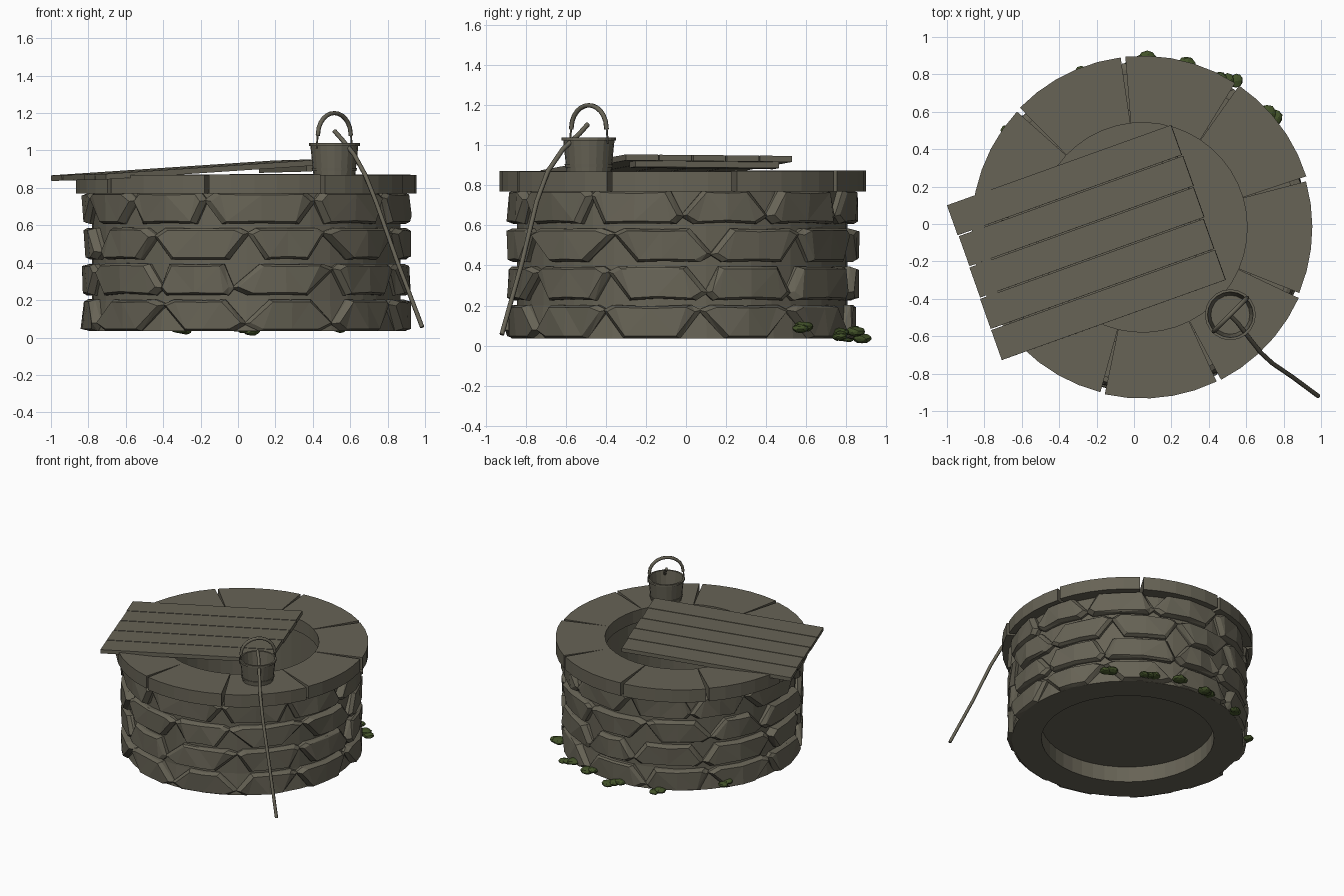
import bpy, bmesh, math, random
from mathutils import Vector, Matrix

random.seed(7)
cube = bpy.data.objects.get("Cube")
if cube:
    bpy.data.objects.remove(cube, do_unlink=True)

CENTRE = Vector((0.045, -0.018, 0))


def material(name, colour):
    mat = bpy.data.materials.new(name)
    mat.use_nodes = True
    mat.diffuse_color = colour
    bsdf = mat.node_tree.nodes["Principled BSDF"]
    bsdf.inputs["Base Color"].default_value = colour
    bsdf.inputs["Roughness"].default_value = 0.9
    return mat


STONE = material("weathered stone", (0.135, 0.125, 0.092, 1))
MOSS = material("moss green", (0.055, 0.085, 0.022, 1))


def finish(bm, name, mat, place=Matrix()):
    bmesh.ops.recalc_face_normals(bm, faces=bm.faces[:])
    mesh = bpy.data.meshes.new(name)
    bm.to_mesh(mesh)
    bm.free()
    mesh.materials.append(mat)
    obj = bpy.data.objects.new(name, mesh)
    obj.matrix_world = place
    bpy.context.collection.objects.link(obj)
    return obj


def polar(degrees, radius, z):
    a = math.radians(degrees)
    return CENTRE + Vector((radius * math.cos(a), radius * math.sin(a), z))


def bridge(bm, low, high):
    for i in range(len(low)):
        j = (i + 1) % len(low)
        bm.faces.new((low[i], low[j], high[j], high[i]))


def lathe(name, profile, sides, place, mat=STONE, closed=True):
    """Revolve a (radius, z) profile around z."""
    bm = bmesh.new()
    loops = [[bm.verts.new((r * math.cos(math.tau * k / sides), r * math.sin(math.tau * k / sides), z))
              for k in range(sides)] for r, z in profile]
    for a, b in zip(loops, loops[1:] + loops[:1] if closed else loops[1:]):
        bridge(bm, a, b)
    return finish(bm, name, mat, Matrix.Translation(place))


def tube(name, points, radius):
    curve = bpy.data.curves.new(name, 'CURVE')
    curve.dimensions = '3D'
    curve.bevel_depth = radius
    curve.bevel_resolution = 1
    curve.use_fill_caps = True
    spline = curve.splines.new('POLY')
    spline.points.add(len(points) - 1)
    for p, co in zip(spline.points, points):
        p.co = (*co, 1)
    curve.materials.append(STONE)
    obj = bpy.data.objects.new(name, curve)
    bpy.context.collection.objects.link(obj)
    return obj


# Shaft wall and the floor inside it
lathe("shaft_wall", [(0.63, 0.035), (0.845, 0.035), (0.825, 0.2), (0.825, 0.79), (0.63, 0.79)], 44, CENTRE)
lathe("shaft_floor", [(0.0, 0.16), (0.64, 0.16), (0.64, 0.18), (0.0, 0.18)], 44, CENTRE)


# Rough wall stones: irregular long octagons wrapped on the shaft
def wall_stone(bm, left, right, low, high):
    mid = (low[0] + low[1]) / 2
    half_z = (low[1] - low[0]) / 2
    width = right[0] - left[0]
    skew = random.uniform(0.1, 0.22) * width
    lo_tip = mid + left[1] * half_z
    hi_tip = mid + right[1] * half_z
    up = (1 + left[1]) / 2
    up_r = (1 + right[1]) / 2
    centre_a = (left[0] + right[0]) / 2
    outline = [(left[0], lo_tip),
               (left[0] + skew * (1.5 - up), low[1]), (centre_a, low[1] + random.uniform(-.008, .004)),
               (right[0] - skew * (1.5 - up_r), low[1]),
               (right[0], hi_tip),
               (right[0] - skew * (0.5 + up_r), low[0]), (centre_a, low[0] + high * random.uniform(0, .01)),
               (left[0] + skew * (0.5 + up), low[0])]
    loops = []
    for base, inset in ((0.78, 1.0), (0.85, 1.0), (0.879, 0.86)):
        loops.append([bm.verts.new(polar(centre_a + (a - centre_a) * inset,
                                         base + (random.uniform(-.014, .008) if base > 0.8 else 0),
                                         mid + (z - mid) * inset)) for a, z in outline])
    for a, b in zip(loops, loops[1:]):
        bridge(bm, a, b)
    f = loops[2]
    for quad in ((0, 1, 7), (1, 2, 6, 7), (2, 3, 5, 6), (3, 4, 5)):
        bm.faces.new([f[i] for i in quad])
    bm.faces.new(loops[0][::-1])


COUNT = 11
for row, phase in enumerate((-89, -92, -91, -101)):
    bm = bmesh.new()
    z0 = 0.035 + row * 0.191
    step = 360 / COUNT
    joints = [(phase + step * k + random.uniform(-4, 4), random.choice((-.55, .5, .7))) for k in range(COUNT)]
    joints.append((joints[0][0] + 360, joints[0][1]))
    for (a, ta), (b, tb) in zip(joints, joints[1:]):
        wall_stone(bm, (a - .6, ta), (b + .6, tb), (z0, z0 + 0.168), row > 0)
    bmesh.ops.triangulate(bm, faces=[f for f in bm.faces if len(f.verts) == 4])
    finish(bm, f"wall_stones_row_{row + 1}", STONE)

# Capstone ring of nine wedges, the joints opening outwards
for k in range(9):
    bm = bmesh.new()
    start, end = 56.5 + 40 * k, 96.5 + 40 * k
    outer_r, top = 0.914 + random.uniform(-.006, .006), 0.872 + random.uniform(-.003, .003)
    n = 5
    columns = []
    for i in range(n + 1):
        t = i / n
        inner = start + 0.1 + (end - start - 0.2) * t
        outer = start + 0.8 + (end - start - 1.6) * t
        columns.append([bm.verts.new(polar(a, r, z)) for a, r, z in (
            (inner, 0.56, 0.77), (outer, outer_r, 0.77), (outer, outer_r, top), (inner, 0.56, top))])
    for a, b in zip(columns, columns[1:]):
        bridge(bm, a, b)
    bm.faces.new(columns[0])
    bm.faces.new(columns[-1][::-1])
    finish(bm, f"capstone_{k + 1}", STONE)

# Tilted lid of five planks on a batten
corner = Vector((-1.0, 0.10, 0.852))
along = Vector((1.2, 0.43, 0.08)).normalized()
across = Vector((0.295, -0.83, 0.008)).normalized()
normal = along.cross(-across).normalized()


def board(name, u0, u1, v0, v1, w0, w1):
    bm = bmesh.new()
    bmesh.ops.create_cube(bm, size=1)
    for v in bm.verts:
        u, s, w = (u1 if v.co.x > 0 else u0), (v1 if v.co.y > 0 else v0), (w1 if v.co.z > 0 else w0)
        v.co = corner + along * u + across * s + normal * w
    return finish(bm, name, STONE)


for k in range(5):
    shift = random.uniform(-.006, .006)
    board(f"lid_plank_{k + 1}", max(shift, 0), 1.275 + shift, k * 0.177, k * 0.177 + 0.170, -0.015, 0.015)
board("lid_batten", 1.16, 1.25, 0.06, 0.82, -0.045, -0.015)

# Bucket with a thick lip and a hoop near its foot
BUCKET = Vector((0.515, -0.485, 0.87))
lathe("bucket", [(0, 0), (0.112, 0), (0.128, 0.155), (0.136, 0.155), (0.136, 0.17),
                 (0.122, 0.17), (0.104, 0.02), (0, 0.02)], 20, BUCKET)
lathe("bucket_hoop", [(0.11, 0.02), (0.119, 0.02), (0.121, 0.036), (0.11, 0.036)], 20, BUCKET)

# Bucket handle: arch with thin wire ends
diagonal = Vector((1, 1, 0)).normalized()
up = Vector((0, 0, 1))
arch = [BUCKET + diagonal * (0.125 * math.cos(t) * (1 - 0.1 * math.sin(t))) + up * (0.21 + 0.12 * math.sin(t) ** 0.8)
        for t in (math.pi * i / 12 for i in range(13))]
tube("bucket_handle", arch, 0.012)
for side, name in ((1, "left"), (-1, "right")):
    tube(f"handle_wire_{name}", [BUCKET + diagonal * side * 0.125 + up * 0.22,
                                 BUCKET + diagonal * side * 0.134 + up * 0.14], 0.005)

# Rope hanging over the edge
tube("rope", [(0.515, -0.49, 1.105), (0.555, -0.53, 1.06), (0.62, -0.615, 0.98), (0.68, -0.69, 0.87),
              (0.74, -0.745, 0.72), (0.85, -0.82, 0.41), (0.985, -0.92, 0.055)], 0.012)

# Moss clumps around the back foot
for k, (angle, radius, z, clumps) in enumerate((
        (146, 0.885, 0.08, 2), (113, 0.89, 0.035, 2), (91, 0.9, 0.035, 3),
        (76, 0.895, 0.07, 2), (60, 0.93, 0.045, 3), (41, 0.92, 0.085, 2))):
    bm = bmesh.new()
    for c in range(clumps):
        size = random.uniform(0.034, 0.05)
        spot = polar(angle + 2.6 * (c - (clumps - 1) / 2), radius - 0.02 * c, max(z + 0.01 * c, 0.026))
        bmesh.ops.create_icosphere(bm, subdivisions=2, radius=size,
                                   matrix=Matrix.Translation(spot) @ Matrix.Diagonal((1, 1, 0.52, 1)))
    for v in bm.verts:
        v.co += Vector([random.uniform(-.003, .003) for _ in range(3)])
        v.co.z = max(v.co.z, 0)
    finish(bm, f"moss_clump_{k + 1}", MOSS)
